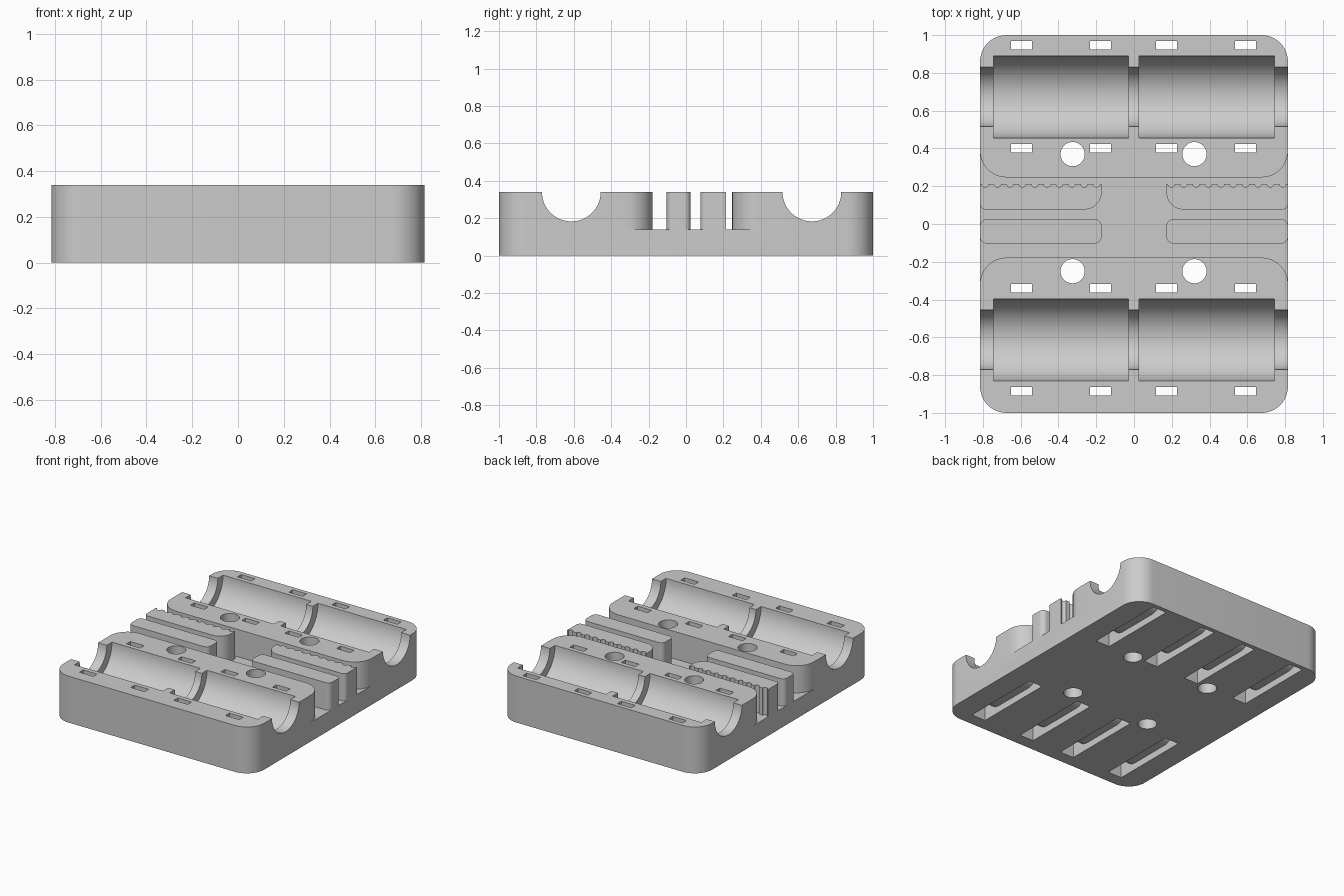
import bpy, bmesh
from math import sin, cos, pi, radians

cube = bpy.data.objects.get("Cube")
if cube:
    bpy.data.objects.remove(cube, do_unlink=True)

W, L, H = 0.815, 1.0, 0.34      # half width, half length, height
FLOOR = 0.14                    # floor of the belt channel
R = 0.14                        # corner radius
CHANNEL = (-0.178, 0.247)       # channel walls in y
RODS = (-0.613, 0.673)          # rod centre lines in y

grey = bpy.data.materials.new("plastic_grey")
grey.use_nodes = True
grey.diffuse_color = (0.6, 0.6, 0.6, 1)
grey.node_tree.nodes["Principled BSDF"].inputs["Base Color"].default_value = (0.6, 0.6, 0.6, 1)


def arc(cx, cy, r, a0, a1, n=12):
    return [(cx + r * cos(radians(a0 + (a1 - a0) * i / n)),
             cy + r * sin(radians(a0 + (a1 - a0) * i / n))) for i in range(n + 1)]


def circle(cx, cy, r, n=72):
    return arc(cx, cy, r, 0, 360, n)[:-1]


def rounded_rect(x0, x1, y0, y1, r):
    return (arc(x1 - r, y1 - r, r, 0, 90) + arc(x0 + r, y1 - r, r, 90, 180)
            + arc(x0 + r, y0 + r, r, 180, 270) + arc(x1 - r, y0 + r, r, 270, 360))


def extrude(name, pts, a, b, axis="z"):
    """Prism of a closed profile between a and b along z or x."""
    place = (lambda p, t: (p[0], p[1], t)) if axis == "z" else (lambda p, t: (t, p[0], p[1]))
    bm = bmesh.new()
    low = [bm.verts.new(place(p, a)) for p in pts]
    high = [bm.verts.new(place(p, b)) for p in pts]
    bm.faces.new(low)
    bm.faces.new(high)
    for i in range(len(pts)):
        j = (i + 1) % len(pts)
        bm.faces.new((low[i], low[j], high[j], high[i]))
    bmesh.ops.recalc_face_normals(bm, faces=bm.faces)
    mesh = bpy.data.meshes.new(name)
    bm.to_mesh(mesh)
    bm.free()
    mesh.materials.append(grey)
    ob = bpy.data.objects.new(name, mesh)
    bpy.context.collection.objects.link(ob)
    return ob


def activate(ob):
    bpy.ops.object.select_all(action="DESELECT")
    ob.select_set(True)
    bpy.context.view_layer.objects.active = ob


def cut(ob, cutter):
    activate(ob)
    cutter.hide_render = True
    mod = ob.modifiers.new("cut", "BOOLEAN")
    mod.operation = "DIFFERENCE"
    mod.solver = "EXACT"
    mod.object = cutter
    bpy.ops.object.modifier_apply(modifier=mod.name)
    bpy.data.objects.remove(cutter, do_unlink=True)


def smooth(ob):
    activate(ob)
    bpy.ops.object.shade_smooth_by_angle(angle=radians(30))


# Carriage body with rounded corners
body = extrude("carriage_body", rounded_rect(-W, W, -L, L, R), 0, H)

# Belt channel, flared where the rod blocks have rounded corners
y0, y1 = CHANNEL
i = W - R
channel = (arc(-i, y0 - R, R, 180, 90) + arc(i, y0 - R, R, 90, 0)
           + [(W + 0.1, y0 - R), (W + 0.1, y1 + R)]
           + arc(i, y1 + R, R, 0, -90) + arc(-i, y1 + R, R, 270, 180)
           + [(-W - 0.1, y1 + R), (-W - 0.1, y0 - R)])
cut(body, extrude("channel_cutter", channel, FLOOR, H + 0.1))

for y in RODS:
    # Rod groove and the two wider bearing pockets
    cut(body, extrude("rod_cutter", circle(y, H, 0.157), -1, 1, "x"))
    for x in (-0.745, 0.026):
        cut(body, extrude("bearing_cutter", circle(y, H, 0.217), x, x + 0.717, "x"))
    # Tie slots: open at the bottom, passing round a saddle
    z = 0.05
    r = 0.1
    tie = ([(y - 0.295, -0.1), (y + 0.295, -0.1), (y + 0.295, 0.5), (y + 0.25, 0.5)]
           + arc(y + 0.25 - r, z + r, r, 0, -90) + arc(y - 0.25 + r, z + r, r, 270, 180)
           + [(y - 0.25, 0.5), (y - 0.295, 0.5)])
    for x in (-0.595, -0.178, 0.172, 0.59):
        cut(body, extrude("tie_cutter", tie, x - 0.056, x + 0.056, "x"))

# Screw holes
for x in (-0.325, 0.32):
    for y in (-0.25, 0.37):
        cut(body, extrude("screw_cutter", circle(x, y, 0.064, 48), -0.1, H + 0.1))
smooth(body)

# Belt clamps: a plain bar and a toothed bar on each side
inner = 0.172
tooth_top, pitch, notch = 0.213, 0.0656, 0.018
toothed = arc(inner + 0.09, 0.167, 0.09, 180, 270) + arc(W - 0.03, 0.107, 0.03, 270, 360)
toothed.append((W, tooth_top))
for k in range(10):
    toothed += arc(W - 0.027 - k * pitch, tooth_top, notch, 0, -180, 8)
toothed.append((inner, tooth_top))
plain = rounded_rect(inner, W, -0.103, 0.025, 0.035)

for side, s in (("left", 1), ("right", -1)):
    for name, pts in (("plain_bar", plain), ("toothed_bar", toothed)):
        bar = extrude(side + "_" + name, [(s * x, y) for x, y in pts], FLOOR, H)
        smooth(bar)
